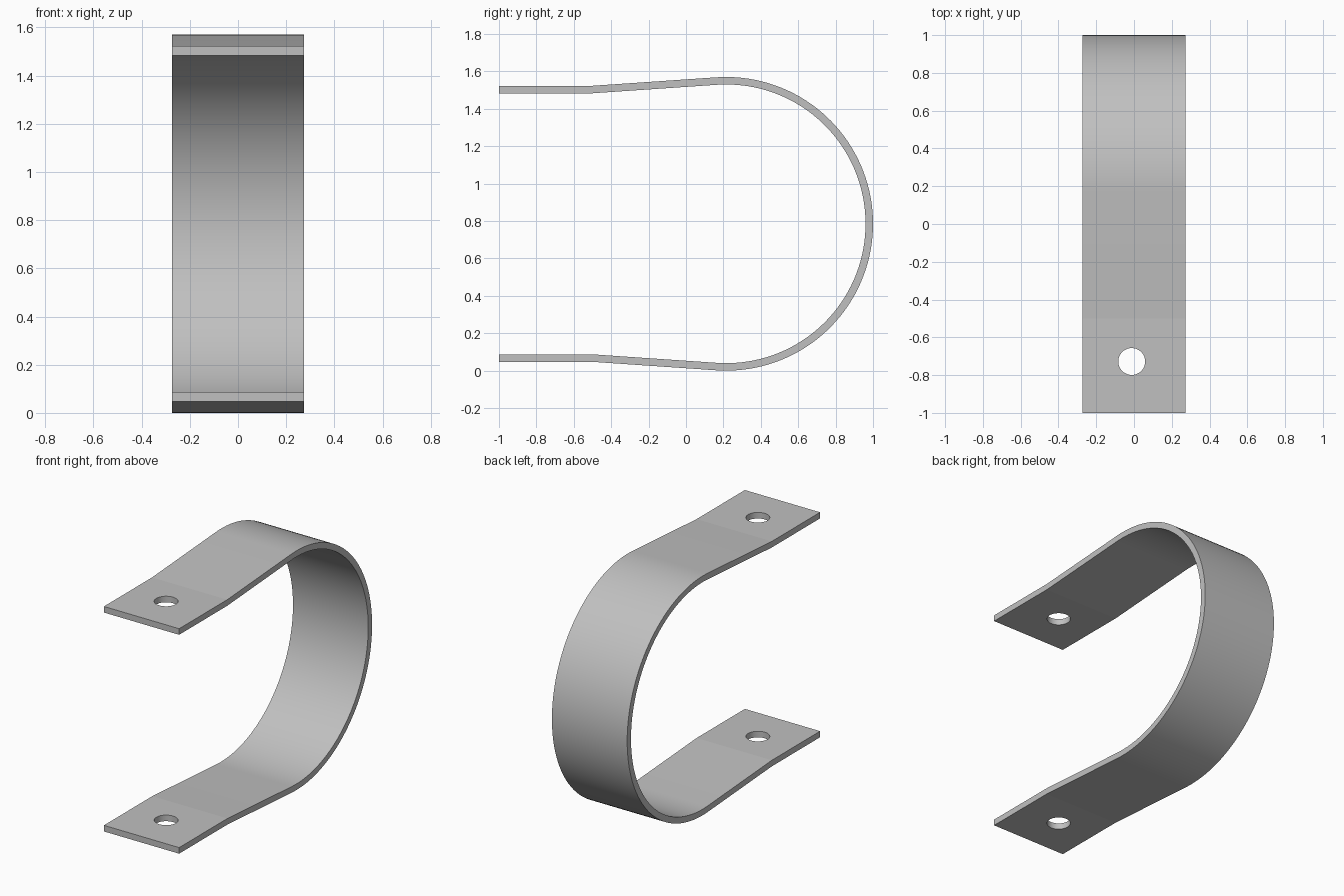
import bpy, bmesh, math

default = bpy.data.objects.get("Cube")
if default:
    bpy.data.objects.remove(default, do_unlink=True)

OUTER_R = 0.785          # outer radius of the bend, also half the height
THICK = 0.04
HALF_WIDTH = 0.273
CY, CZ = 1 - OUTER_R, OUTER_R
TAB_DY, TAB_DZ = -0.5 - CY, 0.718   # tab bend on the centre line, from the arc centre
ARC_STEPS = 72

steel = bpy.data.materials.new("steel_grey")
steel.use_nodes = True
grey = (0.53, 0.53, 0.53, 1)
steel.diffuse_color = grey
steel.node_tree.nodes["Principled BSDF"].inputs["Base Color"].default_value = grey

# Slope that makes the straight leg tangent to the arc
mid_r = OUTER_R - THICK / 2
dist = math.hypot(TAB_DY, TAB_DZ)
slope = math.acos(mid_r / dist) - (math.atan2(-TAB_DY, TAB_DZ) - 0)
slope = abs(slope)


def side_line(offset):
    """Strip outline at a given offset outward from the centre line."""
    r = mid_r + offset
    z_tab = TAB_DZ + offset
    shift = -offset * math.tan(slope / 2)
    # Mitred bend, offset towards the outside of the strip
    top = [(-1 - CY, z_tab), (TAB_DY + shift, z_tab)]
    start = math.pi / 2 + slope
    arc = [(r * math.cos(start - 2 * start * i / ARC_STEPS),
            r * math.sin(start - 2 * start * i / ARC_STEPS))
           for i in range(ARC_STEPS + 1)]
    bottom = [(y, -z) for y, z in reversed(top)]
    return [(y + CY, z + CZ) for y, z in top + arc + bottom]


# Bent strap: a rectangular section swept along the profile
bm = bmesh.new()
rings = []
for o, i in zip(side_line(THICK / 2), side_line(-THICK / 2)):
    rings.append([bm.verts.new((x, *p)) for x, p in
                  ((-HALF_WIDTH, o), (HALF_WIDTH, o), (HALF_WIDTH, i), (-HALF_WIDTH, i))])
for a, b in zip(rings, rings[1:]):
    for k in range(4):
        n = (k + 1) % 4
        bm.faces.new((a[k], a[n], b[n], b[k]))
bm.faces.new(rings[0])
bm.faces.new(rings[-1])
bmesh.ops.recalc_face_normals(bm, faces=bm.faces)
mesh = bpy.data.meshes.new("strap")
bm.to_mesh(mesh)
bm.free()
mesh.materials.append(steel)
strap = bpy.data.objects.new("strap", mesh)
bpy.context.collection.objects.link(strap)

# Bolt holes through both tabs
bpy.ops.mesh.primitive_cylinder_add(vertices=128, radius=0.071, depth=2,
                                    location=(-0.012, -0.728, CZ))
cutter = bpy.context.object
cutter.name = "hole_cutter"
cutter.hide_render = True
cutter.data.materials.append(steel)
holes = strap.modifiers.new("bolt_holes", "BOOLEAN")
holes.operation = "DIFFERENCE"
holes.solver = "EXACT"
holes.object = cutter

bpy.ops.object.select_all(action="DESELECT")
strap.select_set(True)
bpy.context.view_layer.objects.active = strap
bpy.ops.object.modifier_apply(modifier=holes.name)
bpy.data.objects.remove(cutter, do_unlink=True)

# Smooth bend and hole walls, crisp tab fold and rims
bpy.ops.object.shade_smooth_by_angle(angle=math.radians(3.4))
